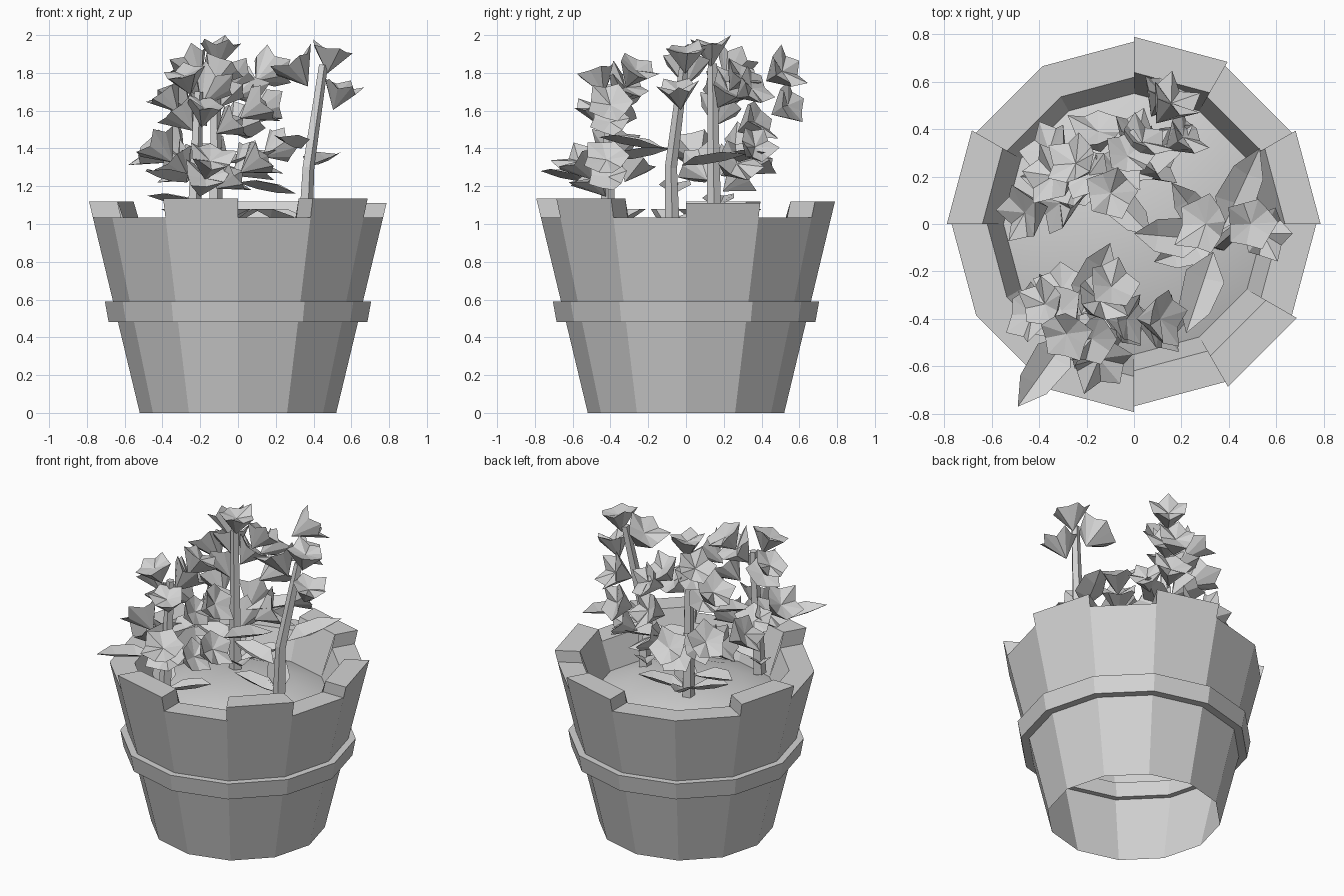
import bpy
import bmesh
import random
from math import cos, sin, pi
from mathutils import Vector

random.seed(4)

if "Cube" in bpy.data.objects:
    bpy.data.objects.remove(bpy.data.objects["Cube"], do_unlink=True)

grey = bpy.data.materials.new("plain_grey")
grey.use_nodes = True
grey.diffuse_color = (0.65, 0.65, 0.65, 1)
grey.node_tree.nodes["Principled BSDF"].inputs["Base Color"].default_value = grey.diffuse_color

SIDES = 12
SOIL_EDGE = 0.86
SOIL_TOP = 0.95
LOW_BOARD = 1.035


def finish(name, bm, recalc=True, smooth=False):
    """Turn a bmesh into a named grey object."""
    if recalc:
        bmesh.ops.recalc_face_normals(bm, faces=bm.faces)
    mesh = bpy.data.meshes.new(name)
    bm.to_mesh(mesh)
    bm.free()
    mesh.materials.append(grey)
    for polygon in mesh.polygons:
        polygon.use_smooth = smooth
    obj = bpy.data.objects.new(name, mesh)
    bpy.context.collection.objects.link(obj)
    return obj


def polar(radius, index, z, sides=SIDES):
    angle = 2 * pi * index / sides
    return Vector((radius * cos(angle), radius * sin(angle), z))


def wall_radius(z):
    return 0.52 + 0.24 * z


def add_face(bm, points):
    return bm.faces.new([bm.verts.new(p) for p in points])


def ring_of_profile(bm, profile):
    """Sweep a closed (radius, height) profile around the pot axis."""
    loops = [[bm.verts.new(polar(r, i, z)) for r, z in profile] for i in range(SIDES)]
    for i, loop in enumerate(loops):
        after = loops[(i + 1) % SIDES]
        for j in range(len(profile)):
            k = (j + 1) % len(profile)
            bm.faces.new((loop[j], after[j], after[k], loop[k]))


def stave(bm, index, top):
    """One board: outer face, flat rim, inner face and exposed rim ends."""
    outer = wall_radius(top)
    profile = [(wall_radius(0), 0), (outer, top), (outer - 0.15, top), (0.55, SOIL_EDGE)]
    first = [polar(r, index, z) for r, z in profile]
    second = [polar(r, index + 1, z) for r, z in profile]
    for j in range(len(profile) - 1):
        add_face(bm, (first[j], second[j], second[j + 1], first[j + 1]))
    # Ends only show where a board stands above its neighbour
    if top > LOW_BOARD:
        foot = wall_radius(LOW_BOARD)
        for side, step in ((first, 0), (second, 1)):
            end = [polar(foot, index + step, LOW_BOARD), side[1], side[2],
                   polar(foot - 0.15, index + step, LOW_BOARD)]
            add_face(bm, end[::-1] if step else end)


# Wooden tub with uneven boards and an open underside
board_rise = {0: 0.075, 2: 0.085, 5: 0.085, 8: 0.1, 10: 0.1}
bm = bmesh.new()
for board in range(SIDES):
    stave(bm, board, LOW_BOARD + board_rise.get(board, 0))
finish("tub_staves", bm, recalc=False)

# Hoop around the tub
bm = bmesh.new()
ring_of_profile(bm, [(0.685, 0.48), (0.705, 0.59), (0.62, 0.59), (0.60, 0.48)])
finish("tub_hoop", bm)

# Domed soil
bm = bmesh.new()
centre = bm.verts.new((0, 0, SOIL_TOP))
inner = [bm.verts.new(polar(0.35, i, SOIL_TOP - 0.02)) for i in range(SIDES)]
edge = [bm.verts.new(polar(0.55, i, SOIL_EDGE)) for i in range(SIDES)]
for i in range(SIDES):
    n = (i + 1) % SIDES
    bm.faces.new((centre, inner[i], inner[n]))
    bm.faces.new((inner[i], edge[i], edge[n], inner[n]))
finish("soil", bm, recalc=False, smooth=True)


def stem(bm, path, start, end, sides):
    """Tapered straight-sided tube through the path points."""
    rings = []
    for i, point in enumerate(path):
        ahead = path[min(i + 1, len(path) - 1)] - path[max(i - 1, 0)]
        turn = Vector((0, 0, 1)).rotation_difference(ahead.normalized())
        radius = start + (end - start) * i / (len(path) - 1)
        rings.append([bm.verts.new(point + turn @ polar(radius, s, 0, sides))
                      for s in range(sides)])
    for lower, upper in zip(rings, rings[1:]):
        for s in range(sides):
            n = (s + 1) % sides
            bm.faces.new((lower[s], lower[n], upper[n], upper[s]))
    bm.faces.new(rings[-1])


def blossom(bm, centre, direction, size):
    """Angular cup of five broad petals with a sunken middle."""
    turn = Vector((0, 0, 1)).rotation_difference(direction.normalized())
    spin = random.random()

    def place(radius, step, height):
        return bm.verts.new(centre + turn @ (polar(radius, step + spin, height, 10) * size))

    base = place(0, 0, -0.85)
    middle = place(0, 0, 0.1)
    rim = []
    for s in range(10):
        tip = s % 2 == 0
        reach = random.uniform(0.9, 1.1) if tip else 0.8
        rim.append(place(reach, s, random.uniform(0.2, 0.7) if tip else 0.25))
    for s in range(10):
        n = (s + 1) % 10
        bm.faces.new((base, rim[n], rim[s]))
        bm.faces.new((middle, rim[s], rim[n]))


def leaf(bm, root, tip, width):
    """Folded pointed blade with raised edges."""
    side = (tip - root).cross(Vector((0, 0, 1))).normalized() * width
    lift = Vector((0, 0, 0.03))
    a, d = bm.verts.new(root), bm.verts.new(tip)
    ribs = [bm.verts.new(root.lerp(tip, t) - lift * 0.5) for t in (0.33, 0.67)]
    for sign in (1, -1):
        b = bm.verts.new(root.lerp(tip, 0.3) + side * sign + lift)
        c = bm.verts.new(root.lerp(tip, 0.7) + side * sign * 0.8 + lift)
        for loop in ((a, ribs[0], b), (b, ribs[0], ribs[1], c), (c, ribs[1], d)):
            bm.faces.new(loop[::-1] if sign > 0 else loop)


# Each plant: stem path, main blossom centres, long leaf tips
plants = {
    "right": (
        [(0.35, -0.07, 0.9), (0.37, -0.08, 1.3), (0.45, -0.01, 1.84)],
        [(0.49, 0, 1.89), (0.54, -0.04, 1.69), (0.31, 0, 1.82)],
        [(0.22, -0.46, 1.46), (0.53, 0.32, 1.37), (0, -0.04, 1.22)]),
    "front": (
        [(-0.24, -0.42, 0.9), (-0.21, -0.4, 1.7)],
        [(-0.28, -0.46, 1.77), (-0.1, -0.27, 1.8), (-0.37, -0.34, 1.66), (-0.18, -0.48, 1.6),
         (0.1, -0.4, 1.62), (-0.15, -0.56, 1.32), (-0.42, -0.38, 1.4), (0.1, -0.42, 1.33),
         (-0.3, -0.28, 1.3)],
        [(-0.49, -0.77, 1.28), (-0.1, -0.08, 1.4)]),
    "back": (
        [(-0.12, 0.15, 0.9), (-0.12, 0.14, 1.85)],
        [(-0.1, 0.13, 1.92), (-0.24, 0.25, 1.83), (-0.03, 0.28, 1.78), (0.15, 0.5, 1.8),
         (0.12, 0.53, 1.62), (-0.33, 0.2, 1.68), (-0.35, 0.3, 1.4), (0.2, 0.36, 1.4),
         (-0.45, 0.05, 1.38), (-0.15, 0.38, 1.33)],
        [(0.25, 0.42, 1.38), (-0.48, 0.2, 1.15)]),
}

for name, (path, heads, leaf_tips) in plants.items():
    points = [Vector(p) for p in path]
    bm = bmesh.new()
    stem(bm, points, 0.042, 0.026, 5)
    finish(name + "_stem", bm)

    # Blossoms lean away from the stem; far ones have a lower companion nearer to it
    bm = bmesh.new()
    for head in map(Vector, heads):
        outward = head - points[-1]
        outward.z = 0
        centres = [head]
        if outward.length > 0.16:
            centres.append(head - outward * 0.45 - Vector((0, 0, 0.09)))
        outward.z = 0.22
        for centre in centres:
            blossom(bm, centre, outward, random.uniform(0.11, 0.135))
    finish(name + "_blossoms", bm)

    # Long leaves on the stem, then short ones close to the soil
    bm = bmesh.new()
    for tip in map(Vector, leaf_tips):
        start = points[0].lerp(tip, 0.12)
        start.z = tip.z - 0.06
        leaf(bm, start, tip, 0.085)
    for step in range(4):
        start = Vector((points[0].x, points[0].y, SOIL_TOP + 0.03))
        tip = start + polar(random.uniform(0.24, 0.32), step + random.random() * 0.5, 0.1, 4)
        if tip.xy.length < 0.56:
            leaf(bm, start, tip, 0.07)
    finish(name + "_leaves", bm, recalc=False)

# Settle the highest petal tip at the full height
blossoms = [bpy.data.objects[plant + "_blossoms"].data for plant in plants]
top = max(v.co.z for mesh in blossoms for v in mesh.vertices)
for mesh in blossoms:
    for vertex in mesh.vertices:
        vertex.co.z += 2 - top
